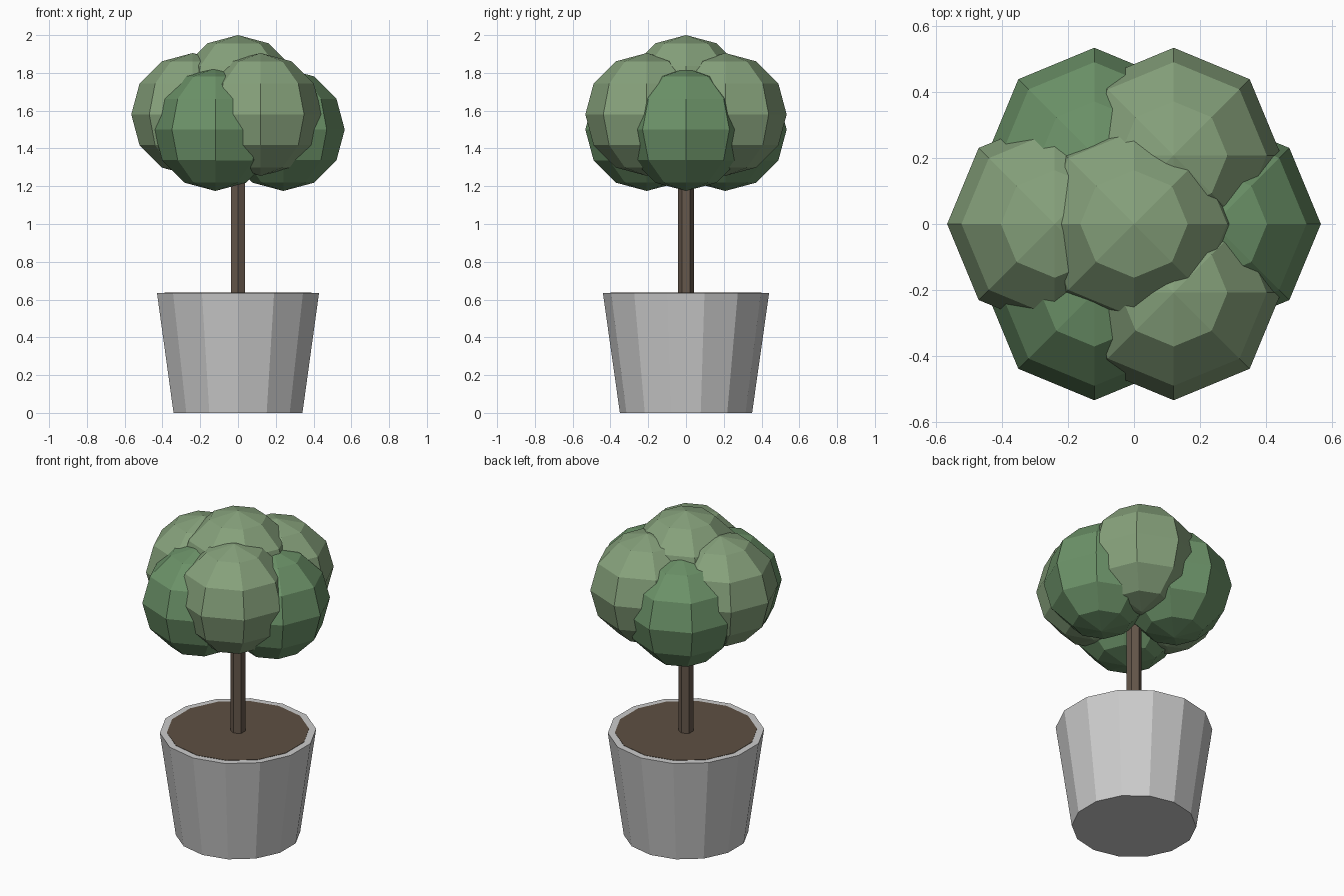
import bpy
from math import sin, cos, radians

if "Cube" in bpy.data.objects:
    bpy.data.objects.remove(bpy.data.objects["Cube"])


def material(name, rgb):
    m = bpy.data.materials.new(name)
    m.diffuse_color = (*rgb, 1)
    m.use_nodes = True
    m.node_tree.nodes["Principled BSDF"].inputs["Base Color"].default_value = m.diffuse_color
    return m


light_leaf = material("light_leaf", (0.24, 0.36, 0.20))
dark_leaf = material("dark_leaf", (0.15, 0.29, 0.14))
bark = material("bark", (0.13, 0.095, 0.07))
earth = material("earth", (0.11, 0.08, 0.055))


def prism(name, sides, r1, r2, z0, z1, mat=None):
    bpy.ops.mesh.primitive_cone_add(vertices=sides, radius1=r1, radius2=r2,
                                    depth=z1 - z0, location=(0, 0, (z0 + z1) / 2))
    ob = bpy.context.object
    ob.name = name
    if mat:
        ob.data.materials.append(mat)


def leaf_ball(name, x, y, z, mat):
    bpy.ops.mesh.primitive_uv_sphere_add(segments=8, ring_count=6, radius=0.325,
                                         location=(x, y, z))
    ob = bpy.context.object
    ob.name = name
    ob.data.materials.append(mat)


# Tapered pot, soil flush with its rim, thin trunk
prism("pot", 14, 0.35, 0.44, 0, 0.635)
prism("soil", 14, 0.40, 0.40, 0.58, 0.637, earth)
prism("trunk", 6, 0.042, 0.042, 0.6, 1.5, bark)

# Crown: six balls in a ring at alternating heights, one on top
for i in range(6):
    a = radians(60 * i)
    high = i % 2
    leaf_ball(f"foliage_{i + 1}", 0.24 * cos(a), 0.24 * sin(a),
              1.58 if high else 1.50, light_leaf if high else dark_leaf)
leaf_ball("foliage_top", 0, 0, 1.675, light_leaf)
